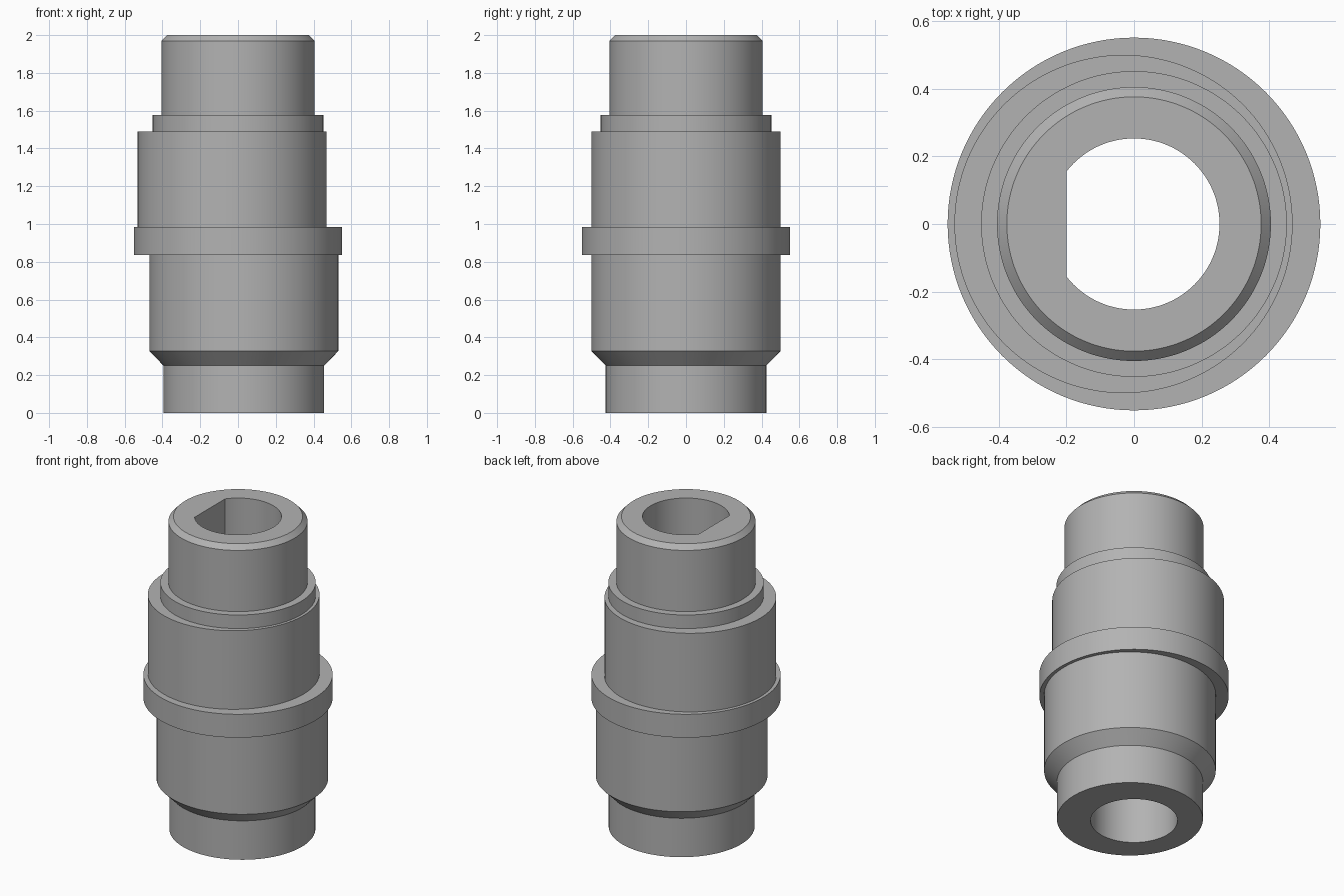
import bpy, bmesh, math

SEGMENTS = 128

if "Cube" in bpy.data.objects:
    bpy.data.objects.remove(bpy.data.objects["Cube"], do_unlink=True)

steel = bpy.data.materials.new("grey_steel")
steel.use_nodes = True
steel.diffuse_color = (0.45, 0.45, 0.45, 1)
steel.node_tree.nodes["Principled BSDF"].inputs["Base Color"].default_value = (0.45, 0.45, 0.45, 1)


def loft(name, sections):
    """Closed solid through circular sections given as (z, radius, centre x)."""
    bm = bmesh.new()
    rings = []
    for z, r, cx in sections:
        angles = [2 * math.pi * i / SEGMENTS for i in range(SEGMENTS)]
        rings.append([bm.verts.new((cx + r * math.cos(a), r * math.sin(a), z)) for a in angles])
    for low, high in zip(rings, rings[1:]):
        for i in range(SEGMENTS):
            j = (i + 1) % SEGMENTS
            bm.faces.new((low[i], low[j], high[j], high[i]))
    bm.faces.new(rings[0][::-1])
    bm.faces.new(rings[-1])
    mesh = bpy.data.meshes.new(name)
    bm.to_mesh(mesh)
    bm.free()
    mesh.materials.append(steel)
    obj = bpy.data.objects.new(name, mesh)
    bpy.context.collection.objects.link(obj)
    return obj


def cut(target, cutter):
    """Subtract the cutter, then discard it."""
    mod = target.modifiers.new("cut", "BOOLEAN")
    mod.operation = "DIFFERENCE"
    mod.solver = "EXACT"
    mod.object = cutter
    bpy.ops.object.select_all(action="DESELECT")
    bpy.context.view_layer.objects.active = target
    target.select_set(True)
    bpy.ops.object.modifier_apply(modifier=mod.name)
    bpy.data.objects.remove(cutter, do_unlink=True)


# Stepped shaft with two lobes offset to opposite sides
OFFSET = 0.031
shaft = loft("eccentric_shaft", [
    (0, 0.425, OFFSET), (0.25, 0.425, OFFSET),          # lower journal
    (0.327, 0.5, OFFSET), (0.835, 0.5, OFFSET),         # lower lobe with chamfer
    (0.835, 0.551, 0), (0.985, 0.551, 0),               # middle flange
    (0.985, 0.5, -OFFSET), (1.49, 0.5, -OFFSET),        # upper lobe
    (1.49, 0.452, 0), (1.577, 0.452, 0),                # collar
    (1.577, 0.405, 0), (1.97, 0.405, 0), (2, 0.376, 0), # upper journal
])

# Through bore, round below and D-shaped above
bore = loft("bore_cutter", [(-0.1, 0.253, 0), (2.1, 0.253, 0)])
bpy.ops.mesh.primitive_cube_add(size=1, location=(-0.45, 0, 1.75))
key_flat = bpy.context.object
key_flat.name = "key_flat_cutter"
key_flat.scale = (0.5, 1, 1.5)
cut(bore, key_flat)
cut(shaft, bore)

bpy.ops.object.shade_smooth_by_angle(angle=math.radians(20))
